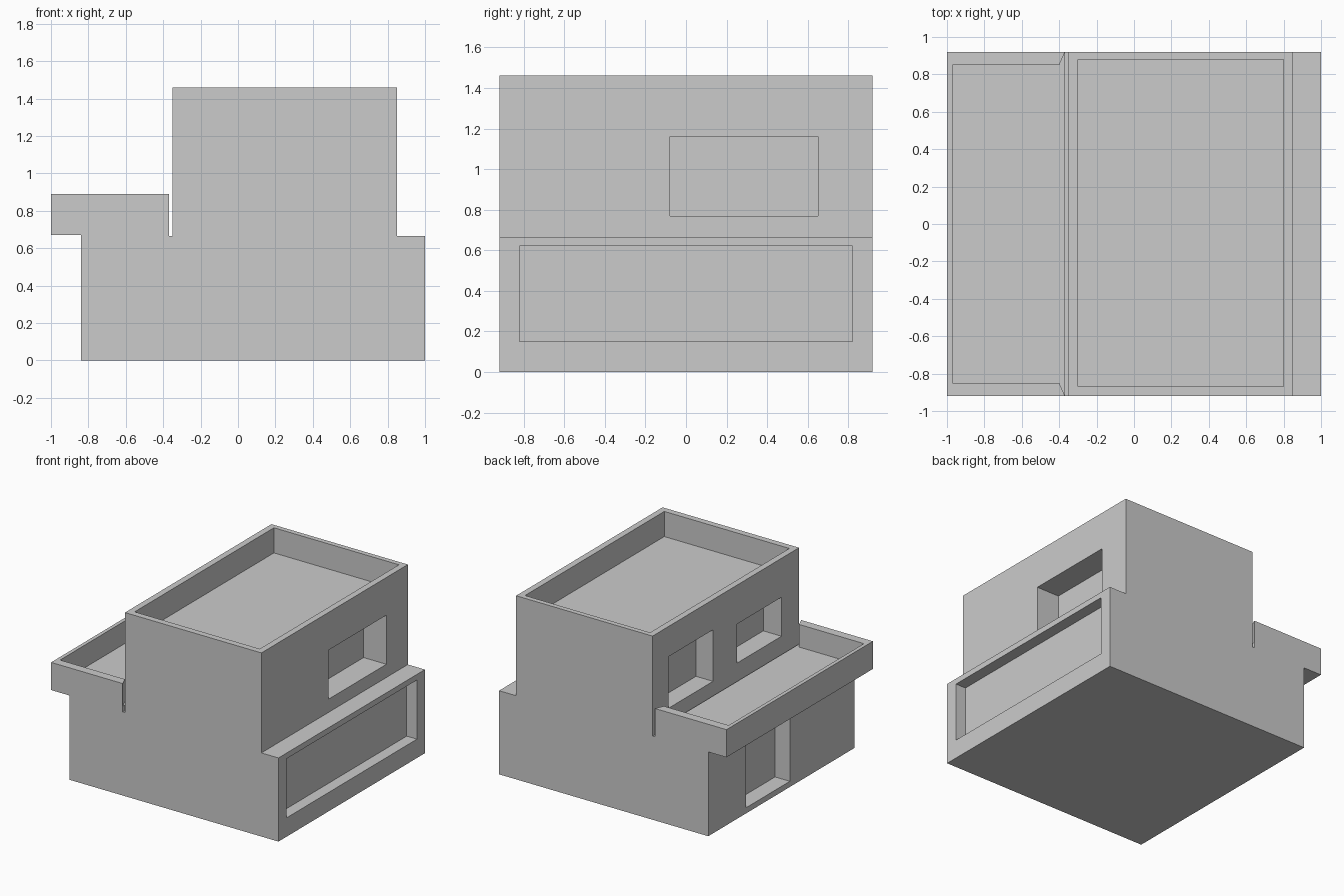
import bpy
import bmesh
from mathutils import Vector

default = bpy.data.objects.get("Cube")
if default:
    bpy.data.objects.remove(default, do_unlink=True)

plaster = bpy.data.materials.new("plain_grey_plaster")
plaster.use_nodes = True
colour = (0.6, 0.6, 0.6, 1)
plaster.diffuse_color = colour
plaster.node_tree.nodes["Principled BSDF"].inputs["Base Color"].default_value = colour

HALF = 0.92       # half depth of the house
GROUND = 0.665    # top of the ground floor


def prism(name, base, direction):
    """Extrude a flat outline into a closed solid."""
    bm = bmesh.new()
    face = bm.faces.new([bm.verts.new(p) for p in base])
    ext = bmesh.ops.extrude_face_region(bm, geom=[face], use_keep_orig=True)
    moved = [v for v in ext["geom"] if isinstance(v, bmesh.types.BMVert)]
    bmesh.ops.translate(bm, verts=moved, vec=Vector(direction))
    bmesh.ops.recalc_face_normals(bm, faces=bm.faces)
    mesh = bpy.data.meshes.new(name)
    bm.to_mesh(mesh)
    bm.free()
    mesh.materials.append(plaster)
    obj = bpy.data.objects.new(name, mesh)
    bpy.context.collection.objects.link(obj)
    return obj


def box(name, x, y, z):
    base = [(x[0], y[0], z[0]), (x[1], y[0], z[0]), (x[1], y[1], z[0]), (x[0], y[1], z[0])]
    return prism(name, base, (0, 0, z[1] - z[0]))


def carve(target, cutter):
    """Cut the solid away and discard the cutter."""
    cutter.hide_render = True
    mod = target.modifiers.new(cutter.name, "BOOLEAN")
    mod.operation = "DIFFERENCE"
    mod.solver = "EXACT"
    mod.object = cutter
    bpy.context.view_layer.objects.active = target
    bpy.ops.object.modifier_apply(modifier=mod.name)
    bpy.data.objects.remove(cutter, do_unlink=True)


# House body: stepped silhouette with overhanging terrace and narrow slot
outline = [(-0.84, 0), (1, 0), (1, GROUND), (0.85, GROUND), (0.85, 1.46),
           (-0.35, 1.46), (-0.35, GROUND), (-0.37, GROUND), (-0.37, 0.89),
           (-1, 0.89), (-1, 0.67), (-0.84, 0.67)]
house = prism("house_body", [(x, -HALF, z) for x, z in outline], (0, 2 * HALF, 0))

# Sunken roof deck behind its parapet
carve(house, box("roof_deck", (-0.30, 0.80), (-0.87, 0.88), (1.26, 1.6)))

# Terrace tray, open towards the upper floor with tapered parapet ends
half_plan = [(-0.97, 0.85), (-0.40, 0.85), (-0.37, 0.918), (-0.36, 0.918)]
plan = half_plan + [(x, -y) for x, y in reversed(half_plan)]
carve(house, prism("terrace_tray", [(x, y, 0.71) for x, y in plan], (0, 0, 0.3)))

# Recessed openings: name, x range, y range, z range
openings = [
    ("lower_left_window", (0.91, 1.1), (-0.82, 0.82), (0.15, 0.62)),
    ("upper_left_window", (0.65, 0.95), (-0.08, 0.65), (0.77, 1.16)),
    ("terrace_window_back", (-0.36, -0.20), (0.16, 0.72), (0.81, 1.22)),
    ("terrace_window_front", (-0.36, -0.19), (-0.70, -0.14), (0.84, 1.15)),
    ("entrance_door", (-0.95, -0.71), (-0.105, 0.445), (0.045, 0.60)),
]
for name, x, y, z in openings:
    carve(house, box(name, x, y, z))
